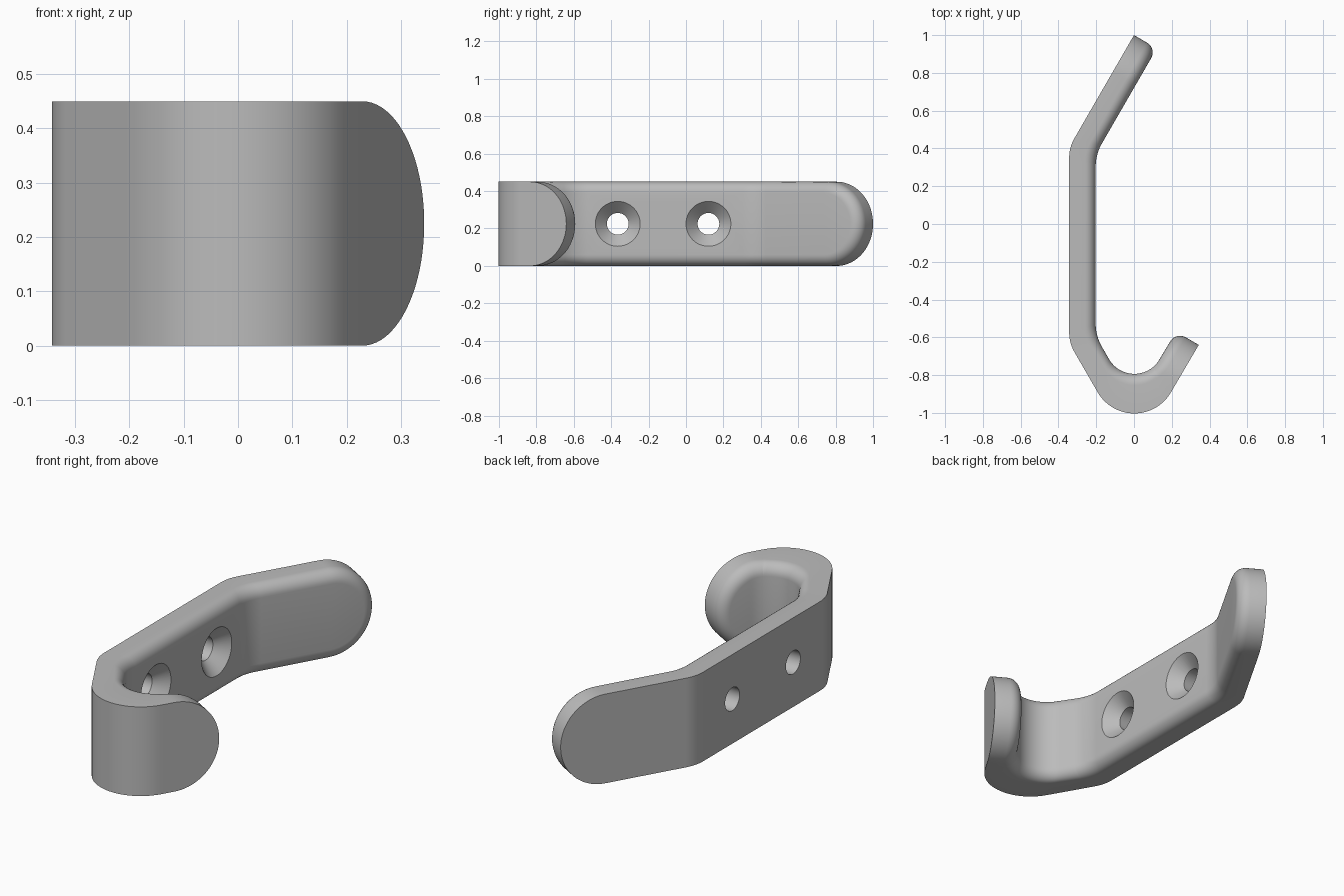
import bpy
import bmesh
from math import sin, cos, pi
from mathutils import Vector

cube = bpy.data.objects.get("Cube")
if cube:
    bpy.data.objects.remove(cube, do_unlink=True)

HALF = 0.225        # half the strip width, also the radius of the round ends
ROUND = 0.06        # rounding of the inner edge
STEM_IN = -0.203    # x of the inner stem face

metal = bpy.data.materials.new("grey_metal")
metal.use_nodes = True
grey = (0.5, 0.5, 0.5, 1)
metal.diffuse_color = grey
metal.node_tree.nodes["Principled BSDF"].inputs["Base Color"].default_value = grey


def rounded_path(corners, radii, steps):
    """Polyline whose inner corners are replaced by tangent arcs."""
    pts = [Vector(c) for c in corners]
    path = [pts[0]]
    for i, radius in enumerate(radii, 1):
        a = (pts[i - 1] - pts[i]).normalized()
        b = (pts[i + 1] - pts[i]).normalized()
        half = a.angle(b) / 2
        bis = (a + b).normalized()
        centre = pts[i] + bis * radius / sin(half)
        sweep = pi / 2 - half
        across = (b - a).normalized()
        for k in range(steps + 1):
            t = sweep * (2 * k / steps - 1)
            path.append(centre + (across * sin(t) - bis * cos(t)) * radius)
    return path + [pts[-1]]


def lengths(path):
    out = [0.0]
    for p, q in zip(path, path[1:]):
        out.append(out[-1] + (q - p).length)
    return out


def at(path, dist, s):
    """Point at arc length s."""
    for i in range(len(path) - 1):
        if s <= dist[i + 1] or i == len(path) - 2:
            f = (s - dist[i]) / (dist[i + 1] - dist[i])
            return path[i].lerp(path[i + 1], f)


# Outer and inner outlines of the bent strip
outer = rounded_path([(0, 1), (-0.343, 0.406), (-0.343, -0.63), (0, -1.224), (0.343, -0.64)],
                     [0.2, 0.2, 0.224], 24)
inner = rounded_path([(0.121, 0.93), (STEM_IN, 0.369), (STEM_IN, -0.593), (0, -0.944), (0.222, -0.57)],
                     [0.25, 0.25, 0.154], 24)
d_out, d_in = lengths(outer), lengths(inner)

# Edge loops: inset from the outline, and depth below the inner face
loops = [(0, None)]
for k in range(9):
    a = pi / 2 * k / 8
    loops.append((ROUND * (1 - cos(a)), ROUND * (1 - sin(a))))


def section(s_of, h_of):
    """Closed ring of points across the strip."""
    low, high = [], []
    for inset, depth in loops:
        so, si = s_of(inset)
        po, pi_ = at(outer, d_out, so), at(inner, d_in, si)
        p = po if depth is None else pi_ + (po - pi_).normalized() * depth
        h = h_of(inset)
        low.append((p.x, p.y, HALF - h))
        high.append((p.x, p.y, HALF + h))
    return low + high[::-1]


def cap(end):
    rings = []
    for k in range(21):
        a = pi / 2 * k / 20

        def s_of(inset):
            s = HALF - (HALF - inset) * cos(a)
            return (d_out[-1] - s, d_in[-1] - s) if end else (s, s)
        rings.append(section(s_of, lambda inset: (HALF - inset) * sin(a)))
    return rings[::-1] if end else rings


# Stations along the strip: round end, bent body, round end
rings = cap(False)
for so, si in list(zip(d_out, d_in))[1:-1]:
    so = min(max(so, HALF), d_out[-1] - HALF)
    si = min(max(si, HALF), d_in[-1] - HALF)
    rings.append(section(lambda inset: (so, si), lambda inset: HALF - inset))
rings += cap(True)


def skin(name, rings, capped):
    """Mesh object from a row of closed rings."""
    bm = bmesh.new()
    rows = [[bm.verts.new(p) for p in ring] for ring in rings]
    for r, q in zip(rows, rows[1:]):
        for j in range(len(r)):
            n = (j + 1) % len(r)
            bm.faces.new((r[j], r[n], q[n], q[j]))
    if capped:
        bm.faces.new(rows[0])
        bm.faces.new(rows[-1])
    bmesh.ops.remove_doubles(bm, verts=bm.verts, dist=1e-5)
    bmesh.ops.dissolve_degenerate(bm, edges=bm.edges, dist=1e-6)
    bmesh.ops.recalc_face_normals(bm, faces=bm.faces)
    mesh = bpy.data.meshes.new(name)
    bm.to_mesh(mesh)
    bm.free()
    mesh.materials.append(metal)
    obj = bpy.data.objects.new(name, mesh)
    bpy.context.collection.objects.link(obj)
    return obj


hook = skin("wall_hook", rings, False)
bpy.context.view_layer.objects.active = hook

# Countersunk screw holes through the stem
profile = [(-0.5, 0.058), (STEM_IN - 0.062, 0.058), (STEM_IN + 0.02, 0.14)]
for y in (-0.365, 0.12):
    cutter = skin("screw_hole_cutter", [[(x, y + r * cos(pi * k / 24), HALF + r * sin(pi * k / 24))
                                         for k in range(48)] for x, r in profile], True)
    cutter.hide_render = True
    mod = hook.modifiers.new("screw_hole", "BOOLEAN")
    mod.object = cutter
    mod.operation = "DIFFERENCE"
    mod.solver = "EXACT"
    bpy.ops.object.modifier_apply(modifier=mod.name)
    bpy.data.objects.remove(cutter, do_unlink=True)

# Smooth bends with crisp outer edges
bpy.ops.object.select_all(action="DESELECT")
hook.select_set(True)
bpy.ops.object.shade_smooth_by_angle(angle=pi / 6)
